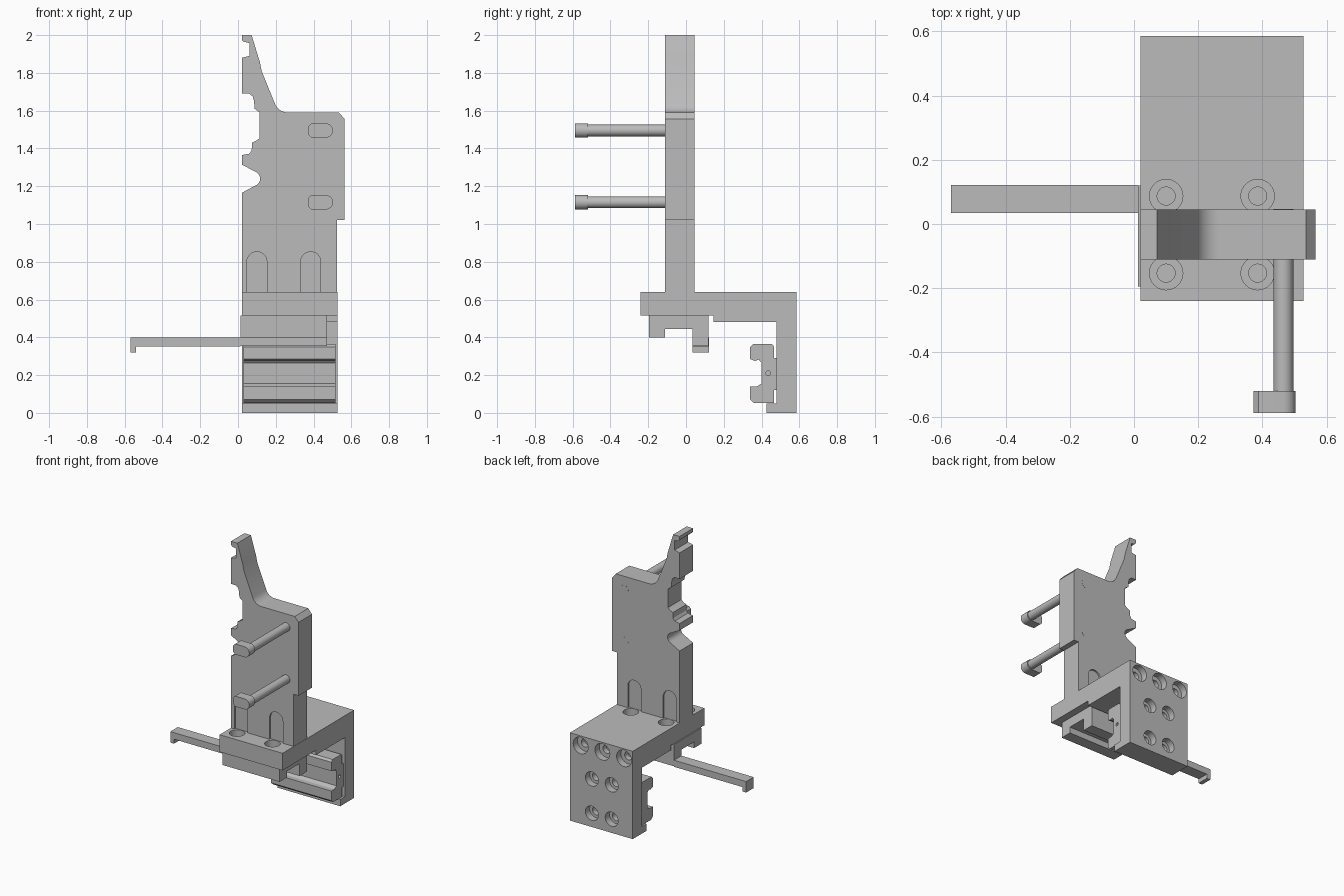
import bpy, bmesh, math
from mathutils import Vector

if "Cube" in bpy.data.objects:
    bpy.data.objects.remove(bpy.data.objects["Cube"])

grey = bpy.data.materials.new("machined grey")
grey.diffuse_color = (0.5, 0.5, 0.5, 1)
grey.use_nodes = True
grey.node_tree.nodes["Principled BSDF"].inputs["Base Color"].default_value = grey.diffuse_color


def prism(name, pts, axis, a, b):
    """Extrude a 2D outline along an axis; outline is (x,z), (y,z) or (x,y)."""
    place = {"y": lambda u, v, t: (u, t, v),
             "x": lambda u, v, t: (t, u, v),
             "z": lambda u, v, t: (u, v, t)}[axis]
    bm = bmesh.new()
    face = bm.faces.new([bm.verts.new(place(u, v, a)) for u, v in pts])
    ext = bmesh.ops.extrude_face_region(bm, geom=[face])
    verts = [e for e in ext["geom"] if isinstance(e, bmesh.types.BMVert)]
    bmesh.ops.translate(bm, verts=verts, vec=Vector(place(0, 0, b - a)))
    bmesh.ops.recalc_face_normals(bm, faces=bm.faces)
    mesh = bpy.data.meshes.new(name)
    bm.to_mesh(mesh)
    bm.free()
    mesh.materials.append(grey)
    ob = bpy.data.objects.new(name, mesh)
    bpy.context.collection.objects.link(ob)
    return ob


def arc(cx, cy, r, start, end, n):
    return [(cx + r * math.cos(math.radians(start + (end - start) * i / n)),
             cy + r * math.sin(math.radians(start + (end - start) * i / n)))
            for i in range(n + 1)]


def disc(cx, cy, r, n=32):
    return arc(cx, cy, r, 0, 360, n)[:-1]


def rod(name, cx, cy, r, axis, a, b):
    return prism(name, disc(cx, cy, r), axis, a, b)


def cut(ob, cutters):
    for c in cutters:
        c.hide_render = True
        m = ob.modifiers.new("cut", "BOOLEAN")
        m.operation, m.solver, m.object = "DIFFERENCE", "EXACT", c
        bpy.context.view_layer.objects.active = ob
        bpy.ops.object.modifier_apply(modifier=m.name)
        bpy.data.objects.remove(c)


def smooth(ob):
    bpy.ops.object.select_all(action="DESELECT")
    ob.select_set(True)
    bpy.context.view_layer.objects.active = ob
    bpy.ops.object.shade_smooth_by_angle(angle=math.radians(25))


# Upright plate with a notched left edge
outline = ([(0.02, 0.64), (0.02, 1.165), (0.085, 1.2)]
           + arc(0.078, 1.24, 0.039, -60, 60, 8)
           + [(0.085, 1.28), (0.02, 1.315), (0.02, 1.365), (0.06, 1.372), (0.072, 1.39),
              (0.075, 1.43), (0.095, 1.44), (0.115, 1.455), (0.115, 1.59), (0.088, 1.61),
              (0.085, 1.65), (0.078, 1.675), (0.06, 1.69), (0.02, 1.69),
              (0.02, 1.88), (0.06, 1.89), (0.06, 1.958), (0.03, 1.965), (0.02, 1.975),
              (0.02, 2.0), (0.072, 2.0), (0.115, 1.86), (0.125, 1.81)]
           + arc(0.265, 1.665, 0.075, 200, 270, 8)
           + [(0.535, 1.59), (0.565, 1.555), (0.565, 1.02), (0.525, 1.02), (0.525, 0.64)])
plate = prism("upright_plate", outline, "y", -0.11, 0.045)

# Shallow arched pockets above the bolt holes, front and back
BOLT_X = (0.1, 0.385)
pockets = []
for x in BOLT_X:
    arch = [(x - 0.053, 0.6), (x + 0.053, 0.6)] + arc(x, 0.8, 0.053, 0, 180, 16)
    pockets += [prism("cutter", arch, "y", -0.2, -0.098),
                prism("cutter", arch, "y", 0.033, 0.2)]
cut(plate, pockets)
smooth(plate)

# Angled base: top shelf, rear leg and bottom lip
base = prism("base_bracket",
             [(-0.24, 0.64), (-0.24, 0.515), (0.145, 0.515), (0.145, 0.48), (0.48, 0.48),
              (0.48, 0.05), (0.425, 0.05), (0.425, 0), (0.585, 0), (0.585, 0.64)],
             "x", 0.02, 0.527)
holes = []
for x in BOLT_X:
    for y in (-0.153, 0.087):
        holes += [rod("cutter", x, y, 0.052, "z", 0.58, 0.7),
                  rod("cutter", x, y, 0.028, "z", 0.54, 0.6)]
rear = [(x, 0.57, 0.06) for x in (0.09, 0.265, 0.44)]
rear += [(x, z, 0.052) for x in (0.19, 0.35) for z in (0.35, 0.1)]
for x, z, r in rear:
    holes += [rod("cutter", x, z, r, "y", 0.535, 0.65),
              rod("cutter", x, z, 0.03, "y", 0.495, 0.56)]
cut(base, holes)
smooth(base)

# Channel block under the shelf
prism("channel_block",
      [(-0.195, 0.515), (-0.195, 0.4), (-0.11, 0.4), (-0.11, 0.445), (0.035, 0.445),
       (0.035, 0.355), (0.12, 0.355), (0.12, 0.515)], "x", 0.012, 0.472)

# Side arm with a hooked end
prism("side_arm",
      [(-0.57, 0.4), (-0.57, 0.32), (-0.54, 0.32), (-0.54, 0.352),
       (0.012, 0.352), (0.012, 0.4)], "y", 0.035, 0.121)

# Guide rail on the rear leg
rail = prism("guide_rail",
             [(0.465, 0.052), (0.36, 0.052), (0.34, 0.07), (0.34, 0.14), (0.375, 0.14),
              (0.4, 0.155), (0.4, 0.265), (0.385, 0.282), (0.365, 0.275), (0.34, 0.285),
              (0.34, 0.35), (0.355, 0.364), (0.455, 0.364), (0.465, 0.352), (0.465, 0.29),
              (0.48, 0.29), (0.48, 0.12), (0.465, 0.12)], "x", 0.03, 0.515)
cut(rail, [rod("cutter", 0.435, 0.21, 0.012, "x", 0.4, 0.6)])

# Two locking pins with rounded lever heads
for label, z in (("upper", 1.495), ("lower", 1.115)):
    smooth(rod(label + "_pin", 0.465, z, 0.031, "y", -0.53, 0.046))
    head = ([(0.372, z + 0.022), (0.372, z - 0.022), (0.388, z - 0.038)]
            + arc(0.465, z, 0.038, -90, 90, 12) + [(0.388, z + 0.038)])
    smooth(prism(label + "_pin_head", head, "y", -0.588, -0.52))
